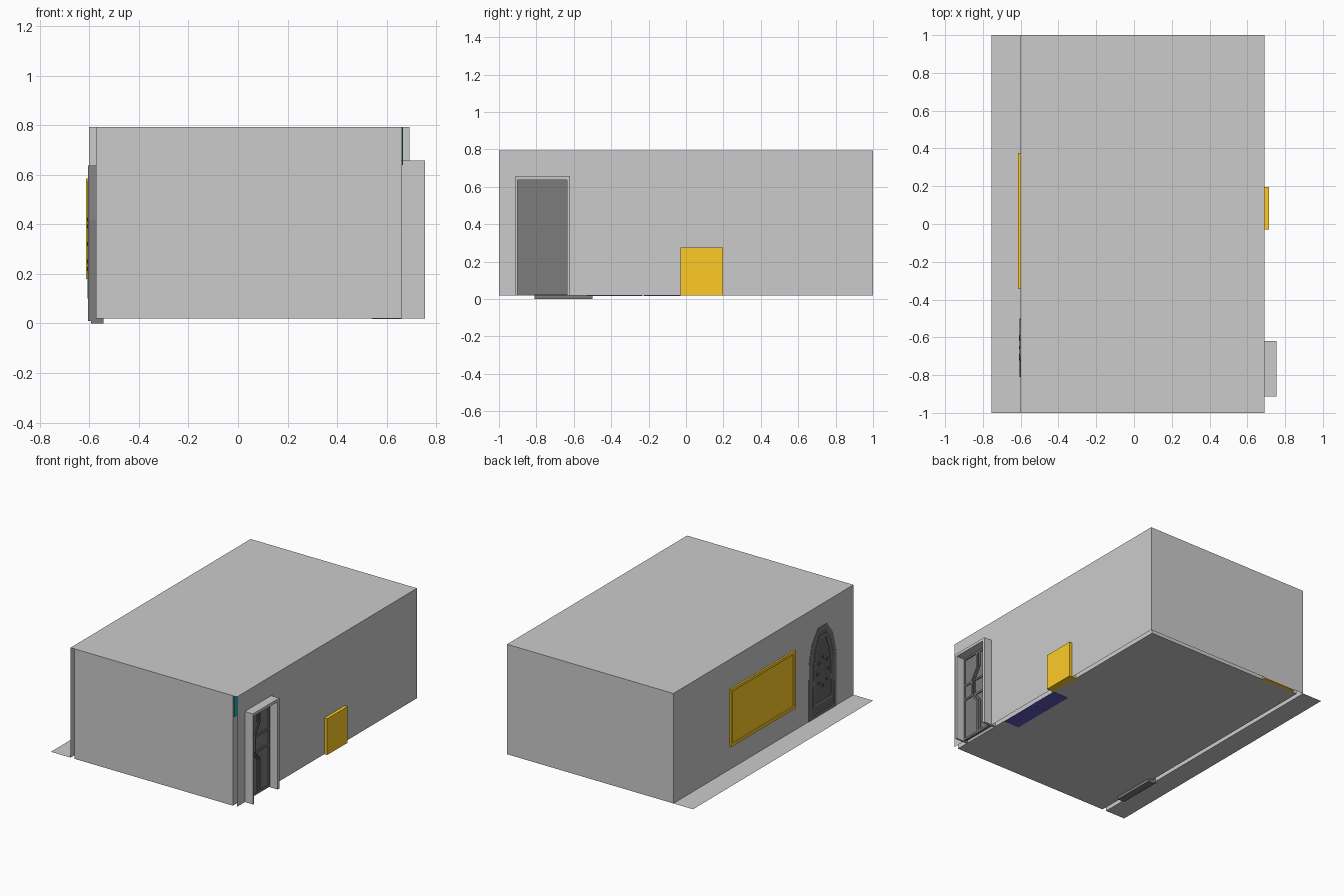
import bpy, bmesh, math

if "Cube" in bpy.data.objects:
    bpy.data.objects.remove(bpy.data.objects["Cube"])

def material(name, rgb):
    m = bpy.data.materials.new(name)
    m.diffuse_color = (*rgb, 1)
    m.use_nodes = True
    m.node_tree.nodes["Principled BSDF"].inputs["Base Color"].default_value = m.diffuse_color
    return m

DARK = material("dark_grey", (0.2, 0.2, 0.2))
DARKER = material("deep_grey", (0.13, 0.13, 0.13))
YELLOW = material("yellow", (1.0, 0.6, 0.02))
BLUE = material("blue", (0.12, 0.1, 0.5))
TEAL = material("teal", (0.0, 0.5, 0.5))

def place(axis, u, v, d):
    """Put a 2D point on the plane at depth d along the axis."""
    return {"x": (d, u, v), "y": (u, d, v), "z": (u, v, d)}[axis]

def slab(name, axis, loops, a, b=None, mat=None, out=1):
    """Fill an outline (first loop) with holes (others); extrude from a to b if given."""
    bm = bmesh.new()
    edges = []
    for loop in loops:
        vs = [bm.verts.new(place(axis, u, v, a)) for u, v in loop]
        edges += [bm.edges.new((vs[i - 1], vs[i])) for i in range(len(vs))]
    bmesh.ops.triangle_fill(bm, edges=edges, use_beauty=True)
    i = "xyz".index(axis)
    if b is None:
        bm.normal_update()
        bmesh.ops.reverse_faces(bm, faces=[f for f in bm.faces if f.normal[i] * out < 0])
    else:
        ext = bmesh.ops.extrude_face_region(bm, geom=bm.faces[:], use_keep_orig=True)
        move = [0, 0, 0]
        move[i] = b - a
        bmesh.ops.translate(bm, vec=move,
                            verts=[g for g in ext["geom"] if isinstance(g, bmesh.types.BMVert)])
        bmesh.ops.recalc_face_normals(bm, faces=bm.faces[:])
    bmesh.ops.dissolve_limit(bm, angle_limit=0.01, verts=bm.verts[:], edges=bm.edges[:])
    me = bpy.data.meshes.new(name)
    bm.to_mesh(me)
    bm.free()
    ob = bpy.data.objects.new(name, me)
    bpy.context.collection.objects.link(ob)
    if mat:
        me.materials.append(mat)
    return ob

def rect(u0, u1, v0, v1):
    return [(u0, v0), (u1, v0), (u1, v1), (u0, v1)]

def notched(y0, y1, z0, z1, d0, d1, top):
    """Wall outline with a doorway cut up from its lower edge."""
    return [(y0, z0), (d0, z0), (d0, top), (d1, top), (d1, z0), (y1, z0), (y1, z1), (y0, z1)]

XL, XR, IL, IR = -0.602, 0.692, -0.572, 0.66   # outer and inner side walls
Z0, Z1, YB = 0.02, 0.793, 0.97

# Building shell: double side and back walls, open at the front ends and below
slab("roof", "z", [rect(XL, XR, -1, 1)], Z1, out=1)
slab("front_wall", "y", [rect(IL, IR, Z0, Z1)], -1, out=-1)
slab("back_wall", "y", [rect(XL, XR, Z0, Z1)], 1, out=1)
slab("inner_back_wall", "y", [rect(IL, IR, Z0, Z1)], YB, out=-1)
slab("left_wall", "x", [rect(-1, 1, Z0, Z1)], XL, out=-1)
slab("inner_left_wall", "x", [rect(-1, YB, Z0, Z1)], IL, out=1)
slab("right_wall", "x", [notched(-1, 1, Z0, Z1, -0.905, -0.63, 0.645)], XR, out=1)
slab("inner_right_wall", "x", [notched(-1, YB, Z0, Z1, -0.905, -0.63, 0.645)], IR, out=-1)
slab("floor", "z", [rect(IL, IR, -1, YB)], Z0, mat=None, out=1)
slab("outside_walkway", "z", [rect(-0.755, XL, -1, 1)], Z0, out=1)

# Thin trim above head height, inside the wall gaps
for name, x in (("left_trim", IL), ("right_trim", IR + 0.002)):
    slab(name, "x", [rect(-0.99, 0.95, 0.64, Z1 - 0.003)], x, x + 0.003, TEAL)

# Side entrance: deep frame around a panelled door
slab("door_frame", "x", [[(-0.912, Z0), (-0.9, Z0), (-0.9, 0.637), (-0.637, 0.637),
                          (-0.637, Z0), (-0.62, Z0), (-0.62, 0.657), (-0.912, 0.657)]],
     IR, 0.755)
slab("door_slab", "x", [rect(-0.9, -0.637, 0.025, 0.637)], 0.675, 0.687, DARK)
slab("door_rim", "x", [rect(-0.9, -0.637, 0.025, 0.637), rect(-0.89, -0.647, 0.04, 0.625)],
     0.687, 0.694, DARK)
path = [(-0.757, 0.625), (-0.757, 0.525), (-0.808, 0.445), (-0.808, 0.335), (-0.755, 0.265), (-0.755, 0.04)]
for i, off in enumerate((-0.011, 0.011)):
    slab(f"door_strap_{i}", "x",
         [[(y + off - 0.007, z) for y, z in path] + [(y + off + 0.007, z) for y, z in reversed(path)]],
         0.687, 0.694, DARK)
for i, (y0, y1, z) in enumerate([(-0.89, -0.822, 0.435), (-0.89, -0.822, 0.33),
                                 (-0.793, -0.647, 0.435), (-0.79, -0.647, 0.325)]):
    slab(f"door_rail_{i}", "x", [rect(y0, y1, z - 0.007, z + 0.007)], 0.687, 0.693, DARK)

# Arched door on the left side
CY = -0.655
half = [(0.155, 0.01), (0.15, 0.42), (0.115, 0.55), (0.05, 0.637)]
def arch(s, lift, drop):
    right = [(w * s, min(max(z, lift), 9) - (drop if z > 0.3 else 0)) for w, z in half]
    return [(CY + w, z) for w, z in right] + [(CY - w, z) for w, z in reversed(right)]

slab("arch_frame", "x", [arch(1, 0.005, 0), arch(0.8, 0.04, 0.03)], -0.57, -0.605, DARK)
slab("arch_panel", "x", [arch(0.82, 0.03, 0.028)], -0.575, -0.6035, DARKER)
slab("arch_inset", "x", [arch(0.68, 0.1, 0.06), arch(0.6, 0.12, 0.08)], -0.6035, -0.607, DARK)
for i in range(8):
    a = math.tau * i / 8
    y, z = CY + 0.06 * math.cos(a), 0.32 + 0.1 * math.sin(a)
    slab(f"arch_stud_{i}", "x", [rect(y - 0.008, y + 0.008, z - 0.008, z + 0.008)],
         -0.603, -0.61, DARKER)
slab("arch_threshold", "z", [rect(-0.592, -0.542, CY - 0.155, CY + 0.155)], 0.0, 0.022, DARK)

# Yellow framed window on the left, and yellow hatches right and back
slab("window_frame", "x", [rect(-0.345, 0.375, 0.18, 0.585), rect(-0.325, 0.355, 0.2, 0.565)],
     -0.58, -0.614, YELLOW)
slab("window_panel", "x", [rect(-0.33, 0.36, 0.195, 0.57)], -0.6, -0.606, YELLOW)
slab("right_hatch", "x", [rect(-0.03, 0.197, Z0, 0.275)], 0.655, 0.715, YELLOW)
slab("back_hatch", "y", [rect(-0.53, -0.28, Z0, 0.27)], 0.965, 0.996, YELLOW)

# Floor mats just inside the right wall
for i, (y0, y1) in enumerate([(-0.53, -0.235), (-0.225, -0.03)]):
    slab(f"mat_{i}", "z", [rect(0.54, 0.66, y0, y1)], 0.017, 0.024, BLUE)
